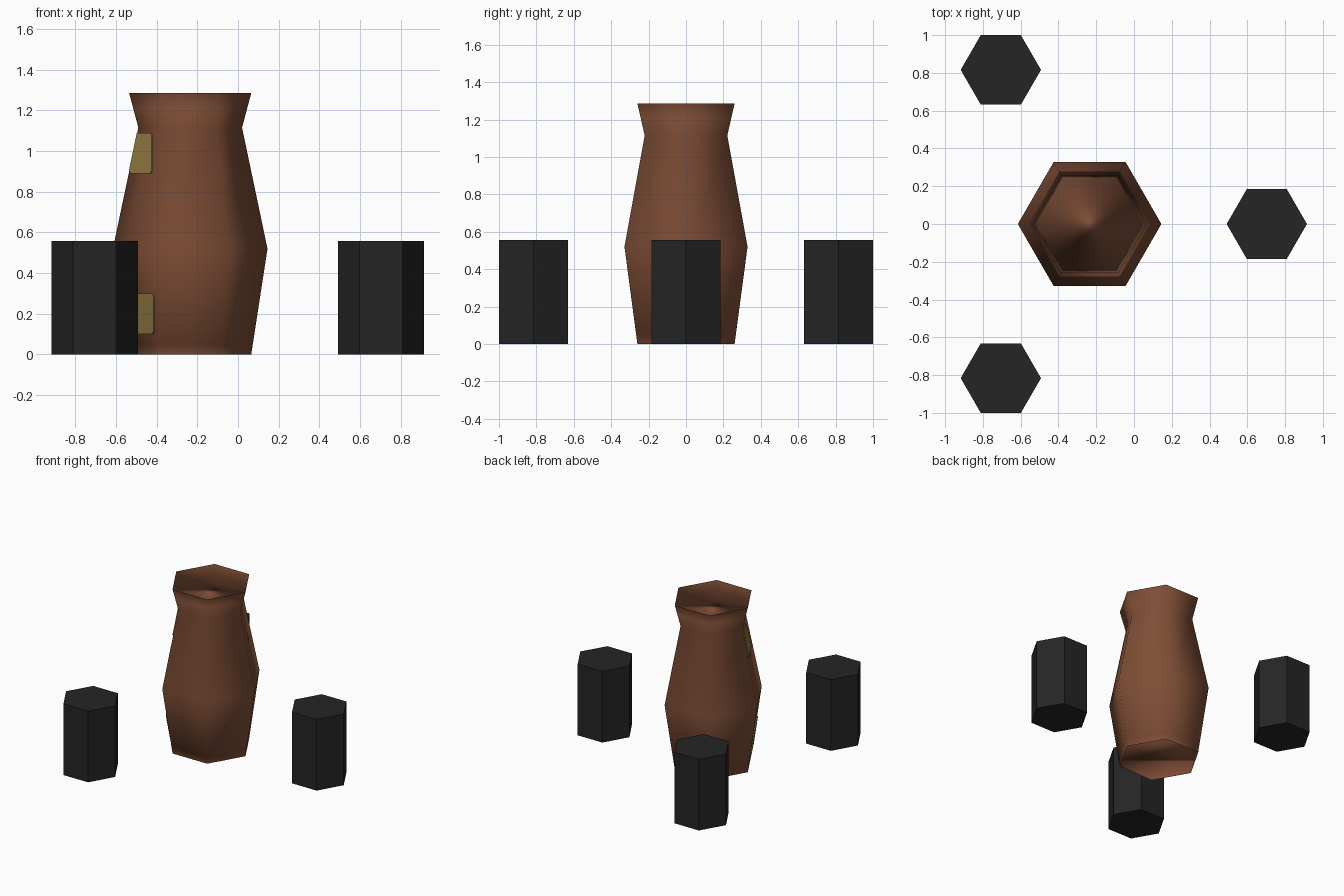
import bpy, bmesh, math
from mathutils import Vector

if "Cube" in bpy.data.objects:
    bpy.data.objects.remove(bpy.data.objects["Cube"])

CX = -0.235  # vase axis


def material(name, rgb):
    m = bpy.data.materials.new(name)
    m.diffuse_color = (*rgb, 1)
    m.use_nodes = True
    m.node_tree.nodes["Principled BSDF"].inputs["Base Color"].default_value = m.diffuse_color
    return m


brown = material("clay brown", (0.21, 0.076, 0.037))
black = material("charcoal", (0.018, 0.018, 0.018))
gold = material("dull gold", (0.31, 0.21, 0.06))


def add_object(name, bm, mat, smooth=False):
    me = bpy.data.meshes.new(name)
    for f in bm.faces:
        f.smooth = smooth
    bm.to_mesh(me)
    bm.free()
    me.materials.append(mat)
    ob = bpy.data.objects.new(name, me)
    bpy.context.collection.objects.link(ob)
    return ob


def ring(bm, cx, cy, r, z):
    return [bm.verts.new((cx + r * math.cos(i * math.pi / 3),
                          cy + r * math.sin(i * math.pi / 3), z)) for i in range(6)]


def bridge(bm, a, b):
    for i in range(6):
        j = (i + 1) % 6
        bm.faces.new((a[i], a[j], b[j], b[i]))


# Six-sided vase wall: height and radius
KEYS = [(0, 0.30), (0.52, 0.38), (1.115, 0.255), (1.285, 0.30)]


def radius(z):
    for (z0, r0), (z1, r1) in zip(KEYS, KEYS[1:]):
        if z <= z1:
            return r0 + (r1 - r0) * (z - z0) / (z1 - z0)
    return KEYS[-1][1]


bm = bmesh.new()
FLOOR, FILL = 0.05, 1.21
rings = [ring(bm, CX, 0, radius(z), z) for z in (0, FLOOR, 0.52, 1.115, FILL, 1.285)]
for a, b in zip(rings, rings[1:]):
    bridge(bm, a, b)
# Recessed floor and filling
bm.faces.new(rings[1][::-1])
bm.faces.new(rings[4])
add_object("vase", bm, brown, smooth=True)


# Thin rounded plates on the front left face of the vase
def plate(name, x0, x1, z0, z1, rad=0.02):
    outline = []
    for px, pz, start in ((x1 - rad / 2, z0 + rad, 270), (x1 - rad / 2, z1 - rad, 0),
                          (x0 + rad / 2, z1 - rad, 90), (x0 + rad / 2, z0 + rad, 180)):
        for k in range(4):
            t = math.radians(start + 30 * k)
            outline.append((px + rad / 2 * math.cos(t), pz + rad * math.sin(t)))
    out = Vector((-math.sqrt(0.75), -0.5, 0))
    bm = bmesh.new()
    layers = []
    for off in (0, 0.006):
        layer = []
        for x, z in outline:
            corner = CX - radius(z)
            x = max(x, corner + 0.003)
            layer.append(bm.verts.new(Vector((x, -(x - corner) * math.sqrt(3), z)) + out * off))
        layers.append(layer)
    inner, outer = layers
    bm.faces.new(inner[::-1])
    bm.faces.new(outer)
    n = len(outline)
    for i in range(n):
        j = (i + 1) % n
        bm.faces.new((inner[i], inner[j], outer[j], outer[i]))
    bmesh.ops.recalc_face_normals(bm, faces=bm.faces)
    add_object(name, bm, gold)


plate("upper_plate", -0.53, -0.42, 0.89, 1.09)
plate("lower_plate", -0.515, -0.41, 0.10, 0.30)

# Three six-sided stools around the vase
for name, x, y in (("right_stool", 0.703, 0), ("front_stool", -0.705, -0.816),
                   ("back_stool", -0.705, 0.816)):
    bm = bmesh.new()
    low, high = ring(bm, x, y, 0.2125, 0), ring(bm, x, y, 0.2125, 0.557)
    bridge(bm, low, high)
    bm.faces.new(low[::-1])
    bm.faces.new(high)
    add_object(name, bm, black)
